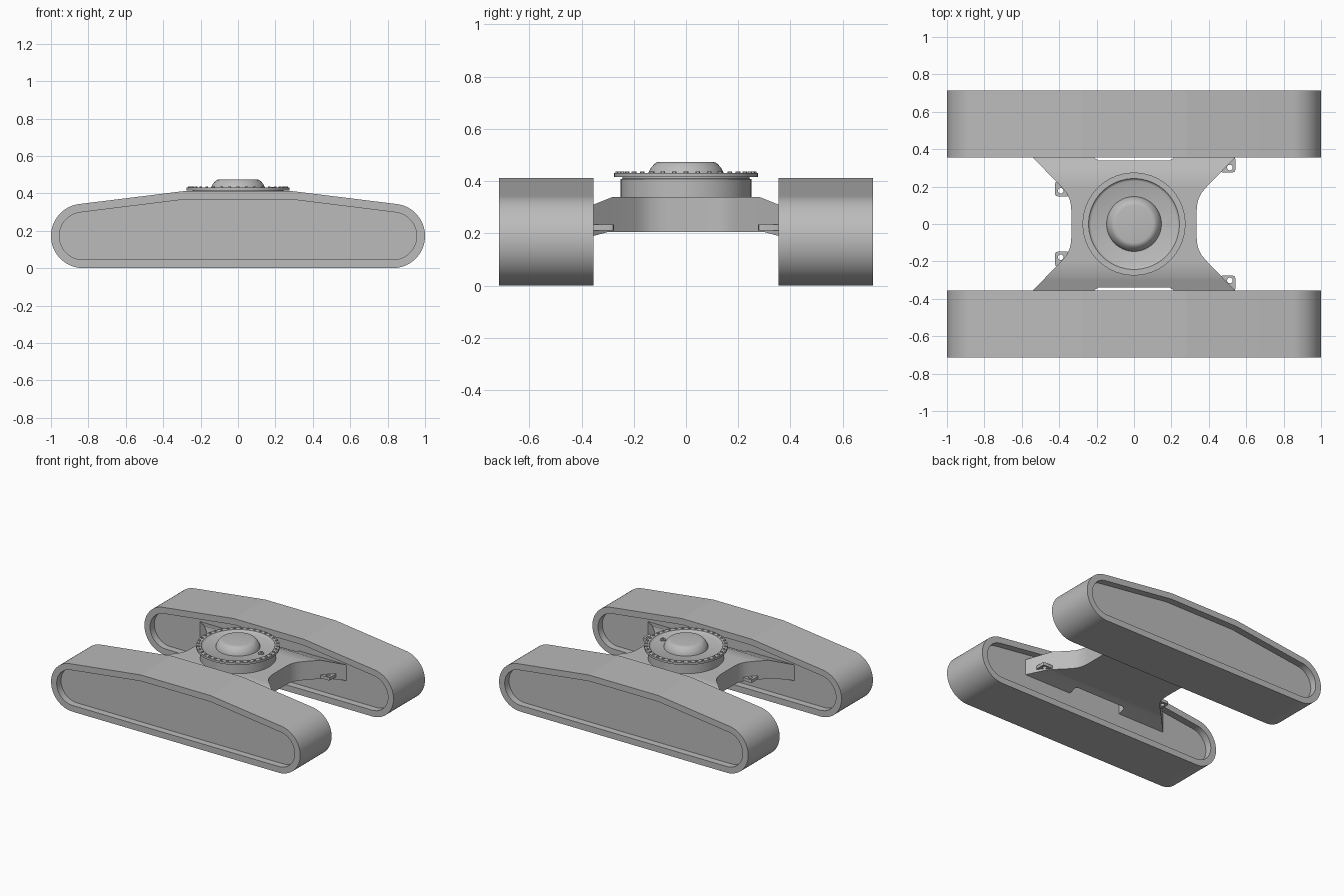
import bpy, bmesh
from math import sin, cos, pi, radians
from mathutils import Matrix, Vector

old = bpy.data.objects.get("Cube")
if old:
    bpy.data.objects.remove(old, do_unlink=True)

GREY = (0.5, 0.5, 0.5, 1)
grey = bpy.data.materials.new("painted grey")
grey.use_nodes = True
grey.diffuse_color = GREY
grey.node_tree.nodes["Principled BSDF"].inputs["Base Color"].default_value = GREY


def finish(name, bm, angle=30):
    bmesh.ops.recalc_face_normals(bm, faces=bm.faces)
    mesh = bpy.data.meshes.new(name)
    bm.to_mesh(mesh)
    bm.free()
    mesh.materials.append(grey)
    ob = bpy.data.objects.new(name, mesh)
    bpy.context.collection.objects.link(ob)
    bpy.ops.object.select_all(action='DESELECT')
    ob.select_set(True)
    bpy.context.view_layer.objects.active = ob
    bpy.ops.object.shade_smooth_by_angle(angle=radians(angle))
    return ob


def skin(rings, closed=False):
    """Bridge rings of points; cap both ends, or join last to first."""
    bm = bmesh.new()
    loops = [[bm.verts.new(p) for p in ring] for ring in rings]
    pairs = list(zip(loops, loops[1:]))
    if closed:
        pairs.append((loops[-1], loops[0]))
    else:
        bm.faces.new(loops[0])
        bm.faces.new(loops[-1])
    n = len(loops[0])
    for a, b in pairs:
        for i in range(n):
            j = (i + 1) % n
            bm.faces.new((a[i], a[j], b[j], b[i]))
    return bm


def lathe(name, profile, steps=72, centre=(0, 0)):
    rings = [[(centre[0] + r * cos(2 * pi * i / steps),
               centre[1] + r * sin(2 * pi * i / steps), z)
              for i in range(steps)] for r, z in profile]
    return finish(name, skin(rings))


# Tracks: a rounded, crowned band with a recessed panel on each side
def track_outline(inset):
    r, steps = 0.172, 32
    half = []
    for i in range(steps + 1):
        a = radians(-90 + 173 * i / steps)
        half.append((0.828 + (r - inset) * cos(a), r + (r - inset) * sin(a)))
    half.append((0.28, 0.413 - inset))
    return half + [(-x, z) for x, z in reversed(half)]


outer, inner = track_outline(0), track_outline(0.045)
NEAR, FAR, DEPTH = 0.355, 0.715, 0.05
for side, label in ((1, "back"), (-1, "front")):
    layers = [(inner, NEAR + DEPTH), (inner, NEAR), (outer, NEAR),
              (outer, FAR), (inner, FAR), (inner, FAR - DEPTH)]
    rings = [[(x, side * y, z) for x, z in shape] for shape, y in layers]
    finish(label + "_track", skin(rings), 6)

# Undercarriage frame: four flared arms that droop towards the tracks
quarter = [(0.335, 0.07), (0.337, 0.1), (0.345, 0.135), (0.36, 0.165),
           (0.385, 0.195), (0.54, 0.355), (0.59, 0.406), (0.21, 0.406),
           (0.21, 0.352), (0.19, 0.34)]
right = quarter + [(-x, y) for x, y in reversed(quarter)]
plan = right + [(-x, -y) for x, y in right]
BOTTOM, TOP = 0.205, 0.34
bm = skin([[(x, y, z) for x, y in plan] for z in (BOTTOM, TOP)])
for y in (-0.3, -0.28, 0.28, 0.3):
    bmesh.ops.bisect_plane(bm, geom=bm.verts[:] + bm.edges[:] + bm.faces[:],
                           dist=1e-5, plane_co=(0, y, 0), plane_no=(0, 1, 0))
for v in bm.verts:
    if v.co.z > 0.3:
        v.co.z -= 0.4 * max(0, abs(v.co.y) - 0.28)
    else:
        v.co.z -= 0.27 * max(0, abs(v.co.y) - 0.3)
finish("undercarriage_frame", bm, 25)


# Tie-down lugs: rounded square plates with an eye
def lug(name, cx, cy, half, hx, hy, low=0.212, high=0.234):
    steps = 32
    edge, eye = [], []
    for i in range(steps):
        c, s = cos(2 * pi * i / steps), sin(2 * pi * i / steps)
        k = half / (abs(c) ** 8 + abs(s) ** 8) ** 0.125
        edge.append((cx + k * c, cy + k * s))
        eye.append((hx + 0.015 * c, hy + 0.015 * s))
    rings = [[(x, y, z) for x, y in shape] for shape, z in
             ((edge, low), (edge, high), (eye, high), (eye, low))]
    finish(name, skin(rings, closed=True))


for side, label in ((1, "back"), (-1, "front")):
    lug(label + "_left_lug", 0.5, side * 0.318, 0.042, 0.512, side * 0.302)
    lug(label + "_right_lug", -0.382, side * 0.188, 0.04, -0.392, side * 0.178)

# Slewing ring with flange and sunken floor
lathe("slewing_ring", [(0.25, 0.335), (0.25, 0.408), (0.243, 0.41),
                       (0.243, 0.415), (0.275, 0.415), (0.275, 0.431),
                       (0.243, 0.431), (0.238, 0.424), (0.23, 0.42)])

# Domed centre hub
lathe("centre_hub", [(0.147, 0.418), (0.143, 0.435), (0.135, 0.45),
                     (0.122, 0.465), (0.112, 0.472), (0.1, 0.474)])

# Bolt circle on the flange
bm = bmesh.new()
COUNT = 36
for i in range(COUNT):
    a = 2 * pi * i / COUNT
    spot = Vector((0.26 * cos(a), 0.26 * sin(a), 0.433))
    bmesh.ops.create_cone(bm, cap_ends=True, segments=6, radius1=0.009,
                          radius2=0.009, depth=0.008,
                          matrix=Matrix.Translation(spot))
finish("flange_bolts", bm)

# Small grease fitting beside the hub
lathe("grease_fitting", [(0.02, 0.418), (0.02, 0.426), (0.008, 0.426),
                         (0.008, 0.433)], 24, (0.185, 0))
